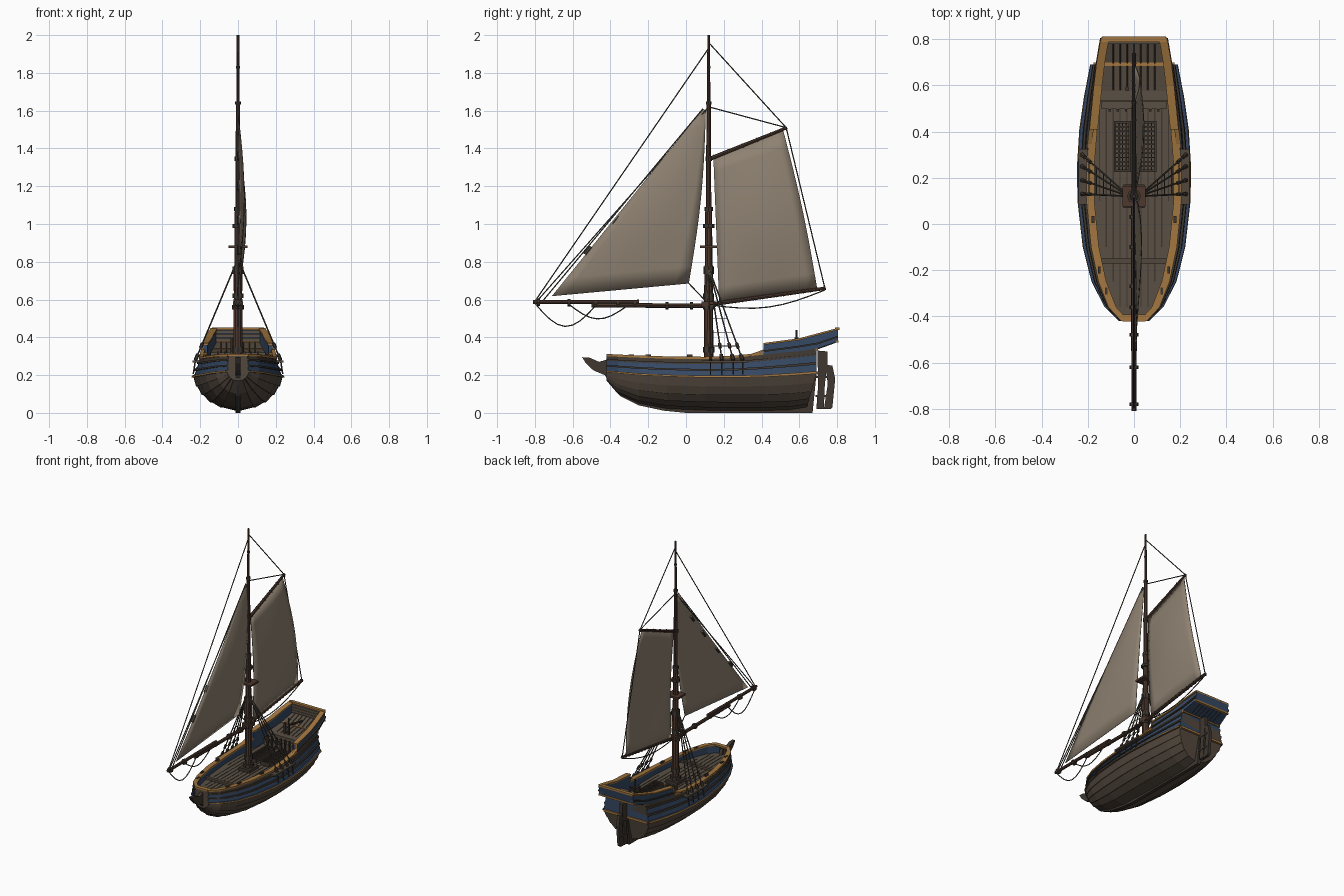
import bpy, bmesh, math
from mathutils import Vector, Matrix

def mat(name, c):
    m = bpy.data.materials.new(name)
    m.diffuse_color = (*c, 1)
    return m

DARK = mat("dark_wood", (0.05, 0.039, 0.03))
HULL = mat("hull_wood", (0.085, 0.064, 0.047))
DECK = mat("deck_wood", (0.10, 0.078, 0.056))
SPAR = mat("spar_wood", (0.075, 0.04, 0.027))
BLUE = mat("blue_paint", (0.035, 0.065, 0.125))
OCHRE = mat("ochre_paint", (0.36, 0.18, 0.05))
CLOTH = mat("sail_cloth", (0.27, 0.22, 0.165))
ROPE = mat("rope", (0.07, 0.06, 0.045))

def finish(name, bm, mats):
    bmesh.ops.recalc_face_normals(bm, faces=bm.faces)
    me = bpy.data.meshes.new(name)
    bm.to_mesh(me)
    bm.free()
    for m in mats if isinstance(mats, list) else [mats]:
        me.materials.append(m)
    o = bpy.data.objects.new(name, me)
    bpy.context.collection.objects.link(o)
    return o

def loft(name, secs, mats, rowmat=None, ring=False, caps=False, mirror=False):
    bm = bmesh.new()
    for s in ((1, -1) if mirror else (1,)):
        vs = [[bm.verts.new((p[0] * s, p[1], p[2])) for p in sec] for sec in secs]
        n = len(secs[0])
        for a, b in zip(vs, vs[1:]):
            for j in range(n if ring else n - 1):
                k = (j + 1) % n
                f = bm.faces.new((a[j], a[k], b[k], b[j]))
                f.material_index = rowmat[j] if rowmat else 0
        if caps:
            bm.faces.new(vs[0])
            bm.faces.new(vs[-1])
    return finish(name, bm, mats)

def boxes(name, items, m):
    bm = bmesh.new()
    for c, d in items:
        bmesh.ops.create_cube(bm, size=1, matrix=Matrix.Translation(c) @ Matrix.Diagonal((*d, 1)))
    return finish(name, bm, m)

def rods(name, segs, m, n=8):
    # each segment: start, end, start radius, end radius
    bm = bmesh.new()
    for p, q, r1, r2 in segs:
        p, q = Vector(p), Vector(q)
        d = q - p
        M = Matrix.Translation((p + q) / 2) @ d.to_track_quat('Z', 'Y').to_matrix().to_4x4()
        bmesh.ops.create_cone(bm, cap_ends=True, segments=n, radius1=r1, radius2=r2, depth=d.length, matrix=M)
    return finish(name, bm, m)

def rope(name, paths, r=0.0035):
    rods(name, [(a, b, r, r) for p in paths for a, b in zip(p, p[1:])], ROPE, 5)

def plate(name, pts, t, m):
    # side profile in y, z, thickened across x
    loft(name, [[(x, y, z) for y, z in pts] for x in (-t / 2, t / 2)], m, ring=True, caps=True)

# hull stations: y, half beam, keel z, wale z, sheer z, half width at sheer
ST = [(-0.42, 0.055, 0.17, 0.215, 0.30, 0.05), (-0.36, 0.115, 0.10, 0.21, 0.297, 0.105),
      (-0.25, 0.172, 0.05, 0.20, 0.292, 0.148), (-0.1, 0.21, 0.022, 0.193, 0.287, 0.18),
      (0.1, 0.233, 0.014, 0.187, 0.285, 0.2), (0.25, 0.235, 0.012, 0.187, 0.29, 0.2),
      (0.41, 0.225, 0.012, 0.19, 0.308, 0.187), (0.55, 0.205, 0.016, 0.197, 0.325, 0.172),
      (0.69, 0.178, 0.03, 0.207, 0.342, 0.157)]
BOT = [(0.05, 0), (0.36, 0.1), (0.6, 0.26), (0.79, 0.48), (0.92, 0.74), (1, 1)]
TOP = [(0, 0.012), (0.1, 0.012), (0.1, 0), (0.36, 0), (0.36, 0.009), (0.46, 0.009), (0.46, 0),
       (0.72, 0), (0.72, 0.008), (0.82, 0.008), (0.82, 0), (1, 0)]

def half_section(s):
    y, w, k, zw, zs, ws = s
    rake = 0.05 if y > 0.68 else 0
    pts = []
    for i, (fx, fz) in enumerate(BOT):     # lapped bottom strakes
        p = (fx * w, y - rake * (1 - fz), k + fz * (zw - k))
        if i:
            pts.append(p)
        if i < 5:
            pts.append((p[0] + (0.006 if i else 0), p[1], p[2] - (0.002 if i else 0)))
    for t, o in TOP:                       # painted topside with raised wales
        pts.append((w + (ws - w) * t + o, y, zw + (zs - zw) * t))
    pts += [(ws - 0.025, y, zs), (ws - 0.025, y, 0.24)]
    return pts

secs = [half_section(s) for s in ST]
rows = [0] * 10 + [2] + [1] * 2 + [3] * 3 + [1] * 2 + [3] * 3 + [1, 1] + [0] * 3
rows = (rows + [0] * 30)[:len(secs[0]) - 1]
loft("hull", secs, [HULL, BLUE, OCHRE, DARK], rows, mirror=True)
for nm, s in (("bow_face", secs[0]), ("stern_face", secs[-1])):
    o = s[:-2]
    plate_pts = o + [(-x, y, z) for x, y, z in reversed(o)]
    bm = bmesh.new()
    bm.faces.new([bm.verts.new(p) for p in plate_pts])
    finish(nm, bm, HULL)

# stem, keel and rudder
plate("stem_and_keel", [(-0.55, 0.295), (-0.51, 0.292), (-0.46, 0.27), (-0.41, 0.285), (-0.38, 0.2), (-0.3, 0.1),
                        (-0.1, 0.035), (0.63, 0.035), (0.67, 0.2), (0.69, 0.2), (0.67, 0.0), (0, 0.0), (-0.12, 0.012),
                        (-0.25, 0.04), (-0.35, 0.09), (-0.4, 0.15), (-0.43, 0.2), (-0.49, 0.225), (-0.53, 0.262)], 0.024, DARK)
plate("rudder", [(0.695, 0.33), (0.75, 0.325), (0.75, 0.27), (0.735, 0.15), (0.73, 0.02), (0.69, 0.02), (0.70, 0.15)], 0.026, DARK)
plate("rudder_blade", [(0.74, 0.255), (0.775, 0.25), (0.79, 0.18), (0.775, 0.03), (0.765, 0.02), (0.73, 0.02), (0.75, 0.15)], 0.022, DARK)
boxes("rudder_hinges", [((0, 0.725, z), (0.032, 0.08, 0.012)) for z in (0.09, 0.19)], DARK)

# cap rail, running round the bow
def rail_sec(x, y, z, w=0.034, h=0.012):
    return [(x + 0.006, y, z), (x + 0.006, y, z + h), (x + 0.006 - w, y, z + h), (x + 0.006 - w, y, z)]
loft("cap_rail", [rail_sec(s[5], s[0], s[4]) for s in ST[:7]], OCHRE, ring=True, caps=True, mirror=True)
boxes("bow_rail", [((0, -0.407, 0.306), (0.1, 0.03, 0.012))], OCHRE)

# raised quarter bulwarks: y, half width, bottom z, top z
Q = [(0.41, 0.187, 0.30, 0.36), (0.6, 0.168, 0.325, 0.385), (0.7, 0.156, 0.342, 0.412), (0.805, 0.138, 0.378, 0.44)]
loft("quarter_bulwark", [[(x, y, a), (x - 0.004, y, b), (x - 0.026, y, b), (x - 0.026, y, a)] for y, x, a, b in Q],
     BLUE, ring=True, caps=True, mirror=True)
loft("quarter_rail", [rail_sec(x, y, b, 0.036, 0.01) for y, x, a, b in Q], OCHRE, ring=True, caps=True, mirror=True)
loft("quarter_moulding", [rail_sec(x + 0.003, y, a + 0.022, 0.02, 0.009) for y, x, a, b in Q], DARK, ring=True, caps=True, mirror=True)
loft("quarter_ramp", [rail_sec(x + 0.002, y, z, 0.02, 0.01) for y, x, z in
                      ((0.33, 0.196, 0.297), (0.41, 0.187, 0.325), (0.41, 0.187, 0.36))], OCHRE, ring=True, mirror=True)

# stern transom and overhanging counter
C = [(0.69, 0.182, 0.21), (0.69, 0.158, 0.335), (0.80, 0.138, 0.376), (0.812, 0.137, 0.44)]
loft("stern_counter", [[(-x, y, z) for y, x, z in C], [(x, y, z) for y, x, z in C]], BLUE)
boxes("stern_rail", [((0, 0.80, 0.445), (0.276, 0.024, 0.012))], OCHRE)
boxes("stern_moulding", [((0, 0.80, 0.378), (0.284, 0.014, 0.012)), ((0, 0.692, 0.335), (0.32, 0.014, 0.012)),
                         ((0, 0.692, 0.21), (0.35, 0.014, 0.016))], OCHRE)
boxes("stern_inner_planks", [((0, 0.786, z), (0.24, 0.012, 0.018)) for z in (0.388, 0.408, 0.428)], DECK)

# decks with plank seams
loft("main_deck", [[(-s[5] + 0.02, s[0], 0.245), (s[5] - 0.02, s[0], 0.245)] for s in ST], DECK)
loft("quarter_deck", [[(-x, y, z), (x, y, z)] for x, y, z in ((0.155, 0.55, 0.315), (0.14, 0.69, 0.337), (0.12, 0.8, 0.376))], DECK)
seams = []
for i in range(-5, 6):
    x = i * 0.03
    ys = [s[0] for s in ST if s[5] - 0.03 > abs(x) and s[0] < 0.6]
    a, b = min(ys), 0.5
    seams.append(((x, (a + b) / 2, 0.245), (0.005, b - a, 0.004)))
boxes("deck_seams", seams, DARK)
rods("quarter_seams", [((i * 0.03, a, za), (i * 0.03, b, zb), 0.003, 0.003) for i in range(-3, 4)
     for a, b, za, zb in ((0.58, 0.69, 0.32, 0.337), (0.69, 0.79, 0.337, 0.373))], DARK, 4)
boxes("quarter_step", [((0, 0.515, 0.268), (0.28, 0.035, 0.05)), ((0, 0.555, 0.28), (0.29, 0.04, 0.08))], DECK)
boxes("step_posts", [((i * 0.035, 0.493, 0.285), (0.01, 0.012, 0.08)) for i in range(-3, 4)], DARK)
boxes("deck_beam", [((0, -0.16, 0.252), (0.29, 0.022, 0.018))], HULL)
boxes("mast_step", [((0, 0.12, 0.255), (0.09, 0.1, 0.024))], DARK)
# hatch gratings
g = []
for c in (-0.05, 0.06):
    g += [((c + d, 0.335, 0.258), (0.01, 0.22, 0.03)) for d in (-0.032, 0.032)]
    g += [((c, y, 0.258), (0.07, 0.01, 0.03)) for y in (0.23, 0.44)]
    g += [((c + d, 0.335, 0.256), (0.005, 0.2, 0.018)) for d in (-0.016, 0, 0.016)]
    g += [((c, 0.25 + 0.019 * i, 0.256), (0.06, 0.006, 0.018)) for i in range(10)]
boxes("hatch_gratings", g, DARK)
boxes("cleats", [((s * x, y, 0.30), (0.012, 0.03, 0.02)) for s in (1, -1)
                 for x, y in ((0.15, -0.2), (0.12, -0.29), (0.178, 0.02))], DARK)
rods("tiller_post", [((0.0, 0.585, 0.31), (0, 0.585, 0.44), 0.008, 0.006), ((0, 0.585, 0.39), (0, 0.74, 0.36), 0.007, 0.007),
                     ((-0.03, 0.585, 0.32), (-0.03, 0.585, 0.4), 0.01, 0.01)], DARK)

# mast with bands and crosstree
M = 0.12
rods("mast", [((0, M, a), (0, M, b), r, q) for a, b, r, q in
     ((0.24, 0.78, 0.025, 0.023), (0.78, 1.08, 0.02, 0.018), (1.08, 1.64, 0.014, 0.012), (1.64, 2.0, 0.009, 0.007))], SPAR, 10)
rods("mast_bands", [((0, M, z - h), (0, M, z + h), r, r) for z, h, r in
     ((0.27, 0.02, 0.036), (0.335, 0.015, 0.031), (0.56, 0.012, 0.031), (0.62, 0.012, 0.029), (0.755, 0.02, 0.028),
      (0.99, 0.01, 0.03), (1.08, 0.01, 0.022), (1.345, 0.012, 0.018), (1.64, 0.008, 0.015), (1.83, 0.006, 0.01))], DARK)
boxes("crosstree", [((0, M, 0.88), (0.1, 0.09, 0.014)), ((0, M, 0.575), (0.055, 0.075, 0.03)), ((0, M, 0.69), (0.05, 0.025, 0.09))], SPAR)

# jib boom, main boom and gaff
rods("jib_boom", [((0, M, 0.567), (0, -0.5, 0.57), 0.012, 0.012), ((0, -0.25, 0.587), (0, -0.81, 0.587), 0.012, 0.01)], SPAR)
rods("boom_bands", [((0, y - 0.008, z), (0, y + 0.008, z), 0.02, 0.02) for y, z in
     ((-0.78, 0.585), (-0.62, 0.582), (-0.48, 0.577), (-0.36, 0.577), (-0.27, 0.577), (-0.1, 0.568), (0.03, 0.567))], DARK)
rods("main_boom", [((0, 0.12, 0.573), (0, 0.74, 0.66), 0.011, 0.009)], SPAR)
rods("gaff", [((0, 0.12, 1.343), (0, 0.535, 1.51), 0.011, 0.008)], SPAR)
def lerp(a, b, t):
    return Vector(a).lerp(Vector(b), t)
ties = []
for p, q, n in (((0, 0.15, 0.577), (0, 0.73, 0.658), 16), ((0, 0.15, 1.355), (0, 0.525, 1.505), 5)):
    ties += [(lerp(p, q, i / n), lerp(p, q, (i + 0.012 * n ** 0.5) / n), 0.0135, 0.0135) for i in range(n + 1)]
rods("sail_ties", ties, DARK, 6)

# sails: bilinear cloth with a belly to +x
def sail(name, a, b, c, d, belly, hollow):
    n, secs = 10, []
    for i in range(n + 1):
        u, row = i / n, []
        for j in range(n + 1):
            v = j / n
            p = lerp(lerp(a, b, v), lerp(d, c, v), u)
            bulge = math.sin(math.pi * v)
            row.append((p.x + belly * bulge * math.sin(math.pi * (0.1 + 0.7 * u)), p.y + hollow * u * bulge, p.z))
        secs.append(row)
    o = loft(name, secs, CLOTH)
    for f in o.data.polygons:
        f.use_smooth = True
    o.modifiers.new("thick", 'SOLIDIFY').thickness = 0.004
sail("main_sail", (0, 0.175, 0.592), (0, 0.145, 1.35), (0, 0.515, 1.495), (0, 0.695, 0.655), 0.045, 0.012)
sail("jib_sail", (0, -0.71, 0.618), (0, 0.09, 1.61), (0, 0.105, 1.6), (0, 0.015, 0.685), 0.035, 0.02)
rods("jib_hanks", [((0.004, y - 0.016, z - 0.02), (0.004, y + 0.016, z + 0.02), 0.01, 0.01)
                   for y, z in ((-0.52, 0.86), (-0.37, 1.02), (-0.21, 1.20), (-0.08, 1.36))], ROPE, 6)

# standing and running rigging
def sag(p, q, d):
    return [lerp(p, q, i / 8) - Vector((0, 0, d * math.sin(math.pi * i / 8))) for i in range(9)]
rope("stays", [[(0, -0.8, 0.59), (0, M, 1.93)], [(0, -0.79, 0.59), (0, M, 1.62)], [(0, -0.76, 0.59), (0, 0.09, 1.61)],
               [(0, M, 1.96), (0, 0.53, 1.51)], [(0, M, 1.62), (0, 0.53, 1.51)], [(0, 0.53, 1.51), (0, 0.735, 0.66)],
               [(0, 0.015, 0.685), (0, M, 0.575)]])
rope("slack_lines", [sag((0, -0.8, 0.58), (0, -0.48, 0.565), 0.115), sag((0, -0.62, 0.575), (0, -0.32, 0.56), 0.07),
                     sag((0, 0.14, 0.57), (0, 0.735, 0.65), 0.05)])
sh, lad, dead = [], [], []
for s in (1, -1):
    feet = [Vector((s * 0.225, y, 0.28)) for y in (0.13, 0.19, 0.25, 0.3)]
    head = Vector((s * 0.02, M, 0.77))
    sh += [[f, head] for f in feet]
    for t in (0.15, 0.3, 0.45, 0.6):
        lad.append([f.lerp(head, t) for f in feet])
    for f in feet:
        dead += [(f, f.lerp(head, 0.06), 0.01, 0.01), (f.lerp(head, 0.13), f.lerp(head, 0.18), 0.009, 0.009),
                 (f, f + Vector((s * 0.012, 0, -0.075)), 0.004, 0.004)]
rope("shrouds", sh, 0.004)
rope("ratlines", lad, 0.0025)
rods("deadeyes", dead, DARK, 6)
boxes("channel_boards", [((s * 0.218, 0.205, 0.272), (0.045, 0.24, 0.012)) for s in (1, -1)], HULL)
